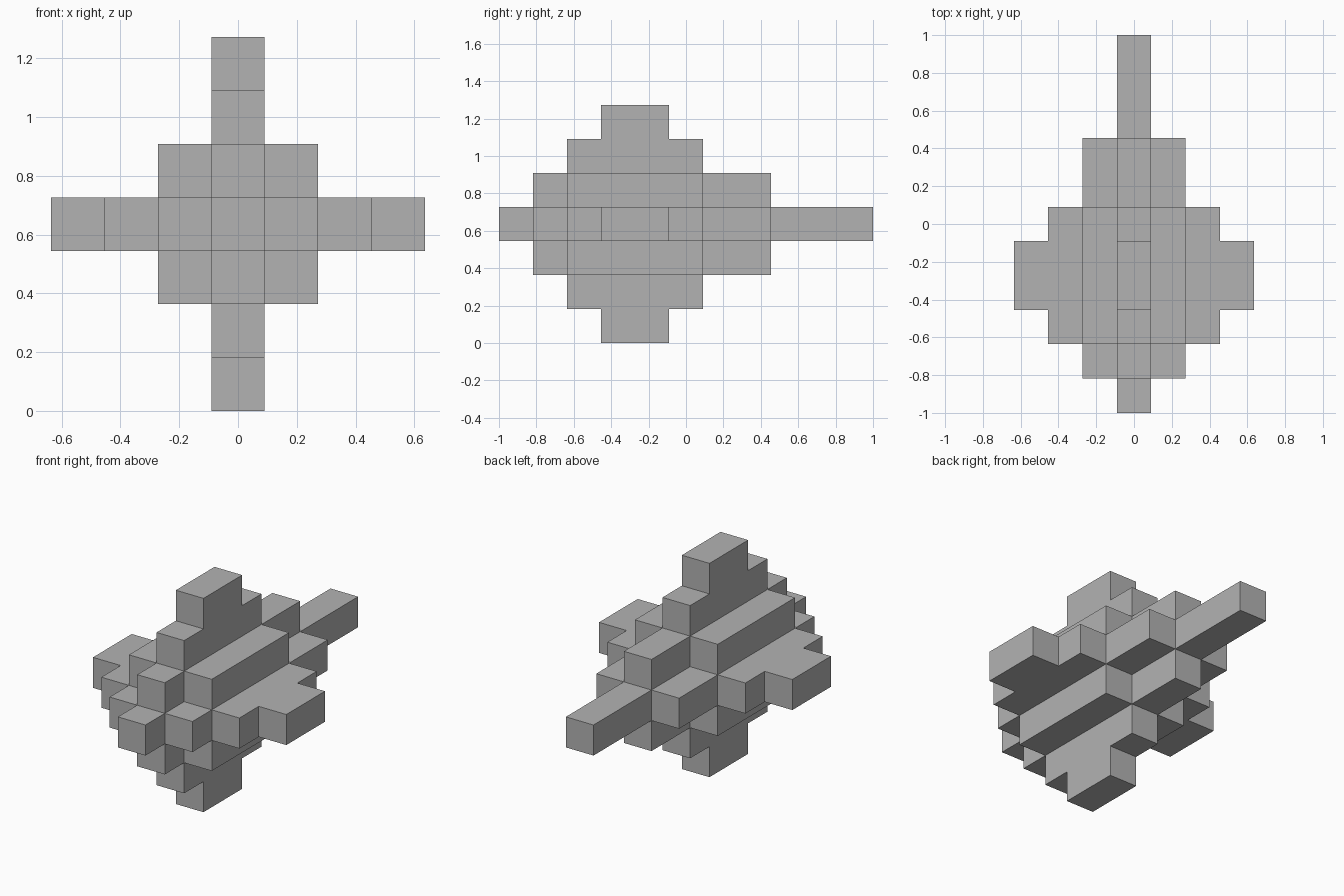
import bpy
import bmesh
from mathutils import Vector

cube = bpy.data.objects.get("Cube")
if cube:
    bpy.data.objects.remove(cube, do_unlink=True)

UNIT = 2 / 11        # edge of one block
ARM = 3              # blocks from the core to each arm tip

# First and last block along y, by number of steps out from the core
SPANS = [(0, 10), (1, 7), (2, 5), (3, 4)]

grey = bpy.data.materials.new("grey")
grey.use_nodes = True
colour = (0.45, 0.45, 0.45, 1)
grey.diffuse_color = colour
grey.node_tree.nodes["Principled BSDF"].inputs["Base Color"].default_value = colour

# Blocks: a three by three core of rods with four straight arms
cells = set()
for x in range(-ARM, ARM + 1):
    for z in range(-ARM, ARM + 1):
        if x == 0 or z == 0 or (abs(x) == 1 and abs(z) == 1):
            first, last = SPANS[abs(x) + abs(z)]
            cells.update((x, y, z) for y in range(first, last + 1))


def add_side(bm, cell, axis, sign):
    """Add the one square of a block that faces along the signed axis."""
    centre = Vector((cell[0], cell[1] - 5, cell[2] + ARM + 0.5))
    n, u, v = Vector(), Vector(), Vector()
    n[axis] = sign / 2
    u[(axis + 1) % 3] = 0.5
    v[(axis + 2) % 3] = sign / 2
    corners = (-u - v, u - v, u + v, v - u)
    bm.faces.new([bm.verts.new((centre + n + c) * UNIT) for c in corners])


# Outer skin: keep only the sides with no neighbouring block
bm = bmesh.new()
for cell in sorted(cells):
    for axis in range(3):
        for sign in (-1, 1):
            neighbour = list(cell)
            neighbour[axis] += sign
            if tuple(neighbour) not in cells:
                add_side(bm, cell, axis, sign)

# Join the skin and merge flat areas into single faces
bmesh.ops.remove_doubles(bm, verts=bm.verts[:], dist=0.001)
bmesh.ops.dissolve_limit(bm, angle_limit=0.01, verts=bm.verts[:], edges=bm.edges[:])

mesh = bpy.data.meshes.new("stepped_block_body")
bm.to_mesh(mesh)
bm.free()
mesh.materials.append(grey)
body = bpy.data.objects.new("stepped_block_body", mesh)
bpy.context.collection.objects.link(body)
